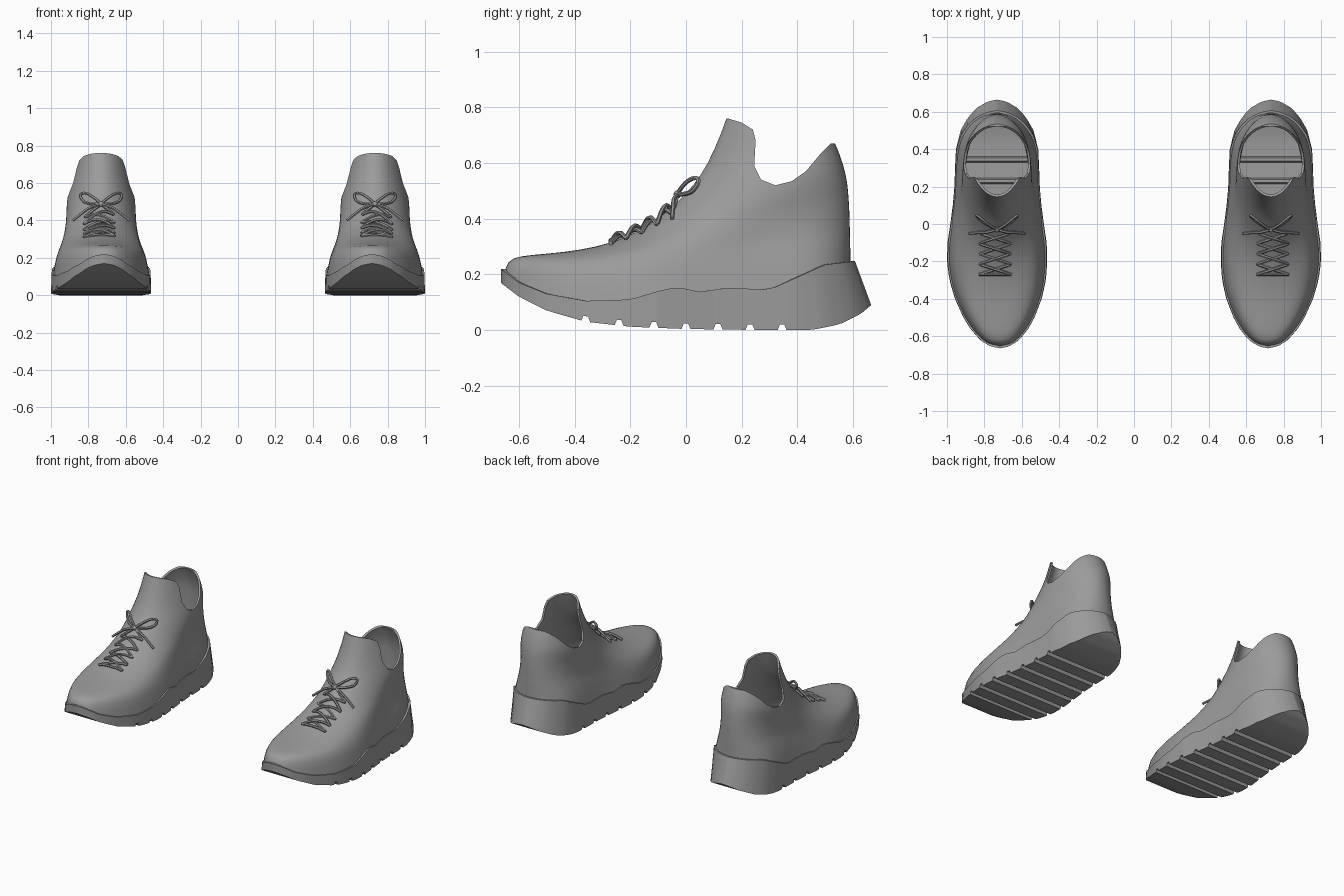
import bpy, bmesh, math
from mathutils import Matrix, Vector
from mathutils.bvhtree import BVHTree

if "Cube" in bpy.data.objects:
    bpy.data.objects.remove(bpy.data.objects["Cube"])

grey = bpy.data.materials.new("shoe_grey")
grey.use_nodes = True
grey.diffuse_color = (0.33, 0.33, 0.33, 1)
grey.node_tree.nodes["Principled BSDF"].inputs["Base Color"].default_value = grey.diffuse_color


def table(points):
    """Return a function that reads a piecewise linear profile."""
    def read(v):
        if v <= points[0][0]:
            return points[0][1]
        for (a, p), (b, q) in zip(points, points[1:]):
            if v <= b:
                return p + (q - p) * (v - a) / (b - a)
        return points[-1][1]
    return read


def add_object(name, data):
    obj = bpy.data.objects.new(name, data)
    bpy.context.scene.collection.objects.link(obj)
    return obj


def add_mesh(name, verts, faces):
    mesh = bpy.data.meshes.new(name)
    bm = bmesh.new()
    bv = [bm.verts.new(v) for v in verts]
    for f in faces:
        bm.faces.new([bv[i] for i in f])
    bmesh.ops.remove_doubles(bm, verts=bm.verts, dist=0.0005)
    bm.to_mesh(mesh)
    bm.free()
    return add_object(name, mesh)


def bake(obj):
    """Replace an object by its evaluated mesh."""
    graph = bpy.context.evaluated_depsgraph_get()
    mesh = bpy.data.meshes.new_from_object(obj.evaluated_get(graph))
    name = obj.name
    bpy.data.objects.remove(obj)
    return add_object(name, mesh)


def finish(obj):
    obj.data.materials.clear()
    obj.data.materials.append(grey)
    bpy.ops.object.select_all(action='DESELECT')
    obj.select_set(True)
    bpy.context.view_layer.objects.active = obj
    bpy.ops.object.shade_smooth_by_angle(angle=math.radians(35))


# Profiles along the length of the shoe
END, WIDE = 0.665, 0.268
half_width = table([(-END, 0), (-.655, .05), (-.62, .105), (-.56, .155), (-.5, .19), (-.4, .232),
                    (-.3, .258), (-.2, WIDE), (-.1, .265), (0, .25), (.1, .237), (.2, .228),
                    (.3, .225), (.4, .22), (.5, .195), (.57, .155), (.62, .11), (.655, .05), (END, 0)])
sole_bottom = table([(-END, .17), (-.6, .12), (-.5, .07), (-.36, .03), (-.2, .012), (0, .004),
                     (.3, 0), (.45, 0), (.55, .02), (.63, .06), (END, .09)])
sole_top = table([(-END, .22), (-.6, .17), (-.5, .13), (-.36, .105), (-.2, .11), (-.1, .14),
                  (-.03, .155), (.05, .137), (.15, .152), (.3, .145), (.4, .19), (.5, .235), (.61, .248)])
grooves = [-.36, -.24, -.115, 0, .115, .23, .345]


def skew(y):
    return -0.033 * max(0, -y - 0.2)


# Sole: hollow shell with flared heel and cross grooves
def groove_depth(y):
    d = min(abs(y - g) for g in grooves)
    return 0.02 * min(1, max(0, (0.016 - d) / 0.008))


stations = [-END * math.cos(math.pi * i / 44) for i in range(45)]
stations += [g + d for g in grooves for d in (-.016, -.008, .008, .016)]
verts, faces = [], []
for y in sorted(stations):
    w = half_width(y)
    top_y = y if y < 0.4 else 0.4 + (y - 0.4) * 0.78
    z = sole_top(top_y)
    side = [(w * 0.9, top_y * 0.98, z), (w * 0.99, top_y, z),
            (w, y, sole_bottom(y) + groove_depth(y))]
    row = [(-a, b, c) for a, b, c in side] + side[::-1]
    verts += [(a + skew(b), b, c) for a, b, c in row]
for i in range(len(stations) - 1):
    for j in range(5):
        a, b = i * 6 + j, (i + 1) * 6 + j
        faces.append((a, b, b + 1, a + 1))
sole = add_mesh("sole", verts, faces)

# Upper: tilted rings (front y, front z, back y, back z, half width, sag, roundness)
rings = [(-.655, .21, .594, .24, .26, 0, 0),
         (-.645, .25, .592, .29, .245, .07, .05),
         (-.60, .267, .592, .33, .23, .05, .2),
         (-.50, .274, .59, .37, .214, .03, .4),
         (-.38, .287, .589, .41, .203, .015, .6),
         (-.27, .312, .587, .45, .194, 0, .8),
         (-.18, .35, .584, .49, .19, 0, .9),
         (-.09, .405, .58, .53, .188, 0, 1),
         (0, .49, .572, .57, .182, 0, 1),
         (.05, .55, .56, .61, .17, 0, 1),
         (.10, .64, .54, .665, .153, 0, 1),
         (.145, .76, .51, .72, .135, 0, 1),
         (.18, .86, .48, .80, .12, 0, 1)]
N = 40
verts, faces = [], []
for r, (yf, zf, yb, zb, w, sag, blend) in enumerate(rings):
    for k in range(N):
        phi = 2 * math.pi * k / N
        u = (1 - math.cos(phi)) / 2
        y0 = -0.66 + u * 1.262
        foot = half_width(y0 if y0 < 0.4 else 0.4 + (y0 - 0.4) / 0.78) / WIDE
        oval = math.sqrt(max(0, 4 * u * (1 - u))) * (0.88 + 0.2 * u)
        shape = foot + (oval - foot) * blend
        side = 0 if k % (N // 2) == 0 else math.copysign(1, math.sin(phi))
        y = yf + (yb - yf) * u
        z = sole_top(y) - 0.012 if r == 0 else zf + (zb - zf) * u - sag * 4 * u * (1 - u)
        verts.append((side * w * shape + skew(y), y, z))
for r in range(len(rings) - 1):
    for k in range(N):
        a, b = r * N + k, r * N + (k + 1) % N
        faces.append((a, b, b + N, a + N))
upper = add_mesh("upper", verts, faces)

# Collar cutter: side profile of the opening, swept across the shoe
collar = [(-.1, .765), (.15, .76), (.2, .745), (.24, .72), (.25, .68), (.245, .59), (.27, .54),
          (.32, .52), (.38, .535), (.43, .57), (.48, .63), (.52, .67), (.8, .68), (.8, 1.2), (-.1, 1.2)]
n = len(collar)
verts = [(x, y, z) for x in (-.4, .4) for y, z in collar]
faces = [tuple(range(n))[::-1], tuple(range(n, 2 * n))]
faces += [(i, (i + 1) % n, (i + 1) % n + n, i + n) for i in range(n)]
cutter = add_mesh("collar_cutter", verts, faces)
cutter.hide_render = True
bm = bmesh.new()
bm.from_mesh(cutter.data)
bmesh.ops.recalc_face_normals(bm, faces=bm.faces)
bm.to_mesh(cutter.data)
bm.free()

upper.modifiers.new("smooth", 'SUBSURF').levels = 1
wall = upper.modifiers.new("wall", 'SOLIDIFY')
wall.thickness, wall.offset = 0.013, -1
cut = upper.modifiers.new("collar", 'BOOLEAN')
cut.operation, cut.solver, cut.object = 'DIFFERENCE', 'EXACT', cutter
upper = bake(upper)
bpy.data.objects.remove(cutter)


# Laces: crossing strands laid on the upper, then a bow
bvh = BVHTree.FromObject(upper, bpy.context.evaluated_depsgraph_get())


def on_upper(x, y, lift):
    hit = bvh.ray_cast(Vector((x, y, 2)), Vector((0, 0, -1)))[0]
    return (x, y, (hit.z if hit else 0.4) + lift)


paths = []
rows = [-.27, -.215, -.16, -.105, -.05]
LACE_X, REACH = 0.01, 0.085
paths.append([on_upper(LACE_X + REACH * (i / 4 - 1), rows[0], 0.009) for i in range(9)])
for start, bump in ((1, 0.004), (-1, 0.018)):
    path, side = [], start
    for a, b in zip(rows, rows[1:]):
        for i in range(8):
            t = i / 8
            path.append(on_upper(LACE_X + side * REACH * (1 - 2 * t), a + (b - a) * t,
                                 0.007 + bump * math.sin(math.pi * t)))
        side = -side
    path += [on_upper(LACE_X + side * REACH, rows[-1], 0.009), (0, -.03, .488)]
    paths.append(path)
loop = [(0, -.03, .49), (.04, -.01, .525), (.085, .03, .55), (.115, .05, .54),
        (.1, .03, .50), (.05, -.01, .487), (0, -.03, .487)]
tail = [(0, -.03, .487), (.05, -.045, .475), (.09, -.045, .45), (.15, -.05, .40)]
for half in (loop, tail):
    paths += [half, [(-x, y, z) for x, y, z in half]]

curve = bpy.data.curves.new("laces", 'CURVE')
curve.dimensions = '3D'
curve.bevel_depth, curve.bevel_resolution = 0.008, 1
curve.use_fill_caps = True
curve.resolution_u = 4
for path in paths:
    s = curve.splines.new('NURBS')
    s.points.add(len(path) - 1)
    for p, co in zip(s.points, path):
        p.co = (*co, 1)
    s.order_u = 3
    s.use_endpoint_u = True
laces = bake(add_object("laces", curve))

knot_mesh = bpy.data.meshes.new("lace_knot")
bm = bmesh.new()
bmesh.ops.create_icosphere(bm, subdivisions=2, radius=0.015,
                           matrix=Matrix.Translation((0, -.03, .488)))
bm.to_mesh(knot_mesh)
bm.free()
knot = add_object("lace_knot", knot_mesh)

# Finish the left shoe and mirror it into the right one
for obj in (sole, upper, laces, knot):
    finish(obj)
    part = obj.name
    obj.name = "left_" + part
    obj.data.transform(Matrix.Translation((0.732, 0, 0)))
    twin = add_object("right_" + part, obj.data.copy())
    twin.data.transform(Matrix.Scale(-1, 4, (1, 0, 0)))
    twin.data.flip_normals()
